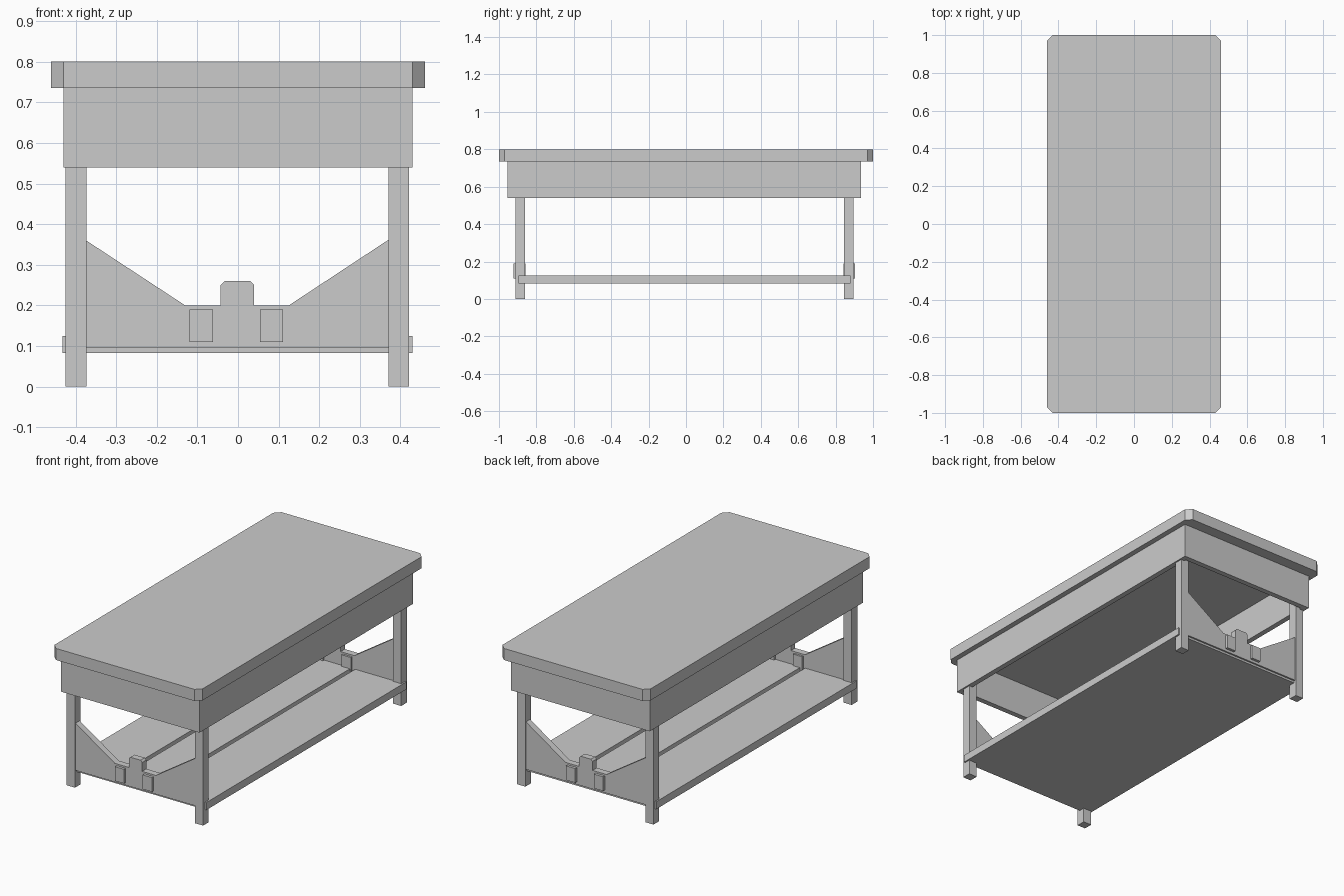
import bpy, bmesh

if "Cube" in bpy.data.objects:
    bpy.data.objects.remove(bpy.data.objects["Cube"])

MID_Y = -0.0085  # the frame sits slightly forward of the top's centre
MID_X = -0.0015


def prism(name, pts, lo, hi, axis='Z'):
    """Extrude a 2D outline: along Z (x, y points) or along Y (x, z points)."""
    bm = bmesh.new()
    place = (lambda a, b, t: (a, b, t)) if axis == 'Z' else (lambda a, b, t: (a, t, b))
    face = bm.faces.new([bm.verts.new(place(a, b, lo)) for a, b in pts])
    ext = bmesh.ops.extrude_face_region(bm, geom=[face])
    verts = [g for g in ext['geom'] if isinstance(g, bmesh.types.BMVert)]
    bmesh.ops.translate(bm, verts=verts, vec=place(0, 0, hi - lo))
    bmesh.ops.recalc_face_normals(bm, faces=bm.faces)
    mesh = bpy.data.meshes.new(name)
    bm.to_mesh(mesh)
    bm.free()
    obj = bpy.data.objects.new(name, mesh)
    bpy.context.collection.objects.link(obj)
    return obj


def box(name, x0, x1, y0, y1, z0, z1):
    return prism(name, [(x0, y0), (x1, y0), (x1, y1), (x0, y1)], z0, z1)


# Table top with clipped corners
w, l, c = 0.46, 1.0, 0.03
prism("table_top", [(-w + c, -l), (w - c, -l), (w, -l + c), (w, l - c),
                    (w - c, l), (-w + c, l), (-w, l - c), (-w, -l + c)], 0.735, 0.80)

# Hollow apron frame
ax, ay0, ay1, t = 0.43, -0.955, 0.935, 0.03
for name, s in (("left", -1), ("right", 1)):
    xs = sorted((s * ax, s * (ax - t)))
    box(f"apron_{name}", *xs, ay0 + t, ay1 - t, 0.54, 0.735)
box("apron_front", -ax, ax, ay0, ay0 + t, 0.54, 0.735)
box("apron_back", -ax, ax, ay1 - t, ay1, 0.54, 0.735)

# Lower shelf: base board and three planks separated by grooves
sy0, sy1 = -0.895, 0.88
box("shelf_base", -0.432, 0.43, sy0, sy1, 0.083, 0.10)
for name, x0, x1 in (("left", -0.432, -0.13), ("middle", -0.105, 0.105), ("right", 0.13, 0.43)):
    box(f"shelf_plank_{name}", x0, x1, sy0, sy1, 0.10, 0.125)

# End panel outline: sloping shoulders and a raised middle tab
outline = [(-0.38, 0.095), (0.375, 0.095), (0.375, 0.363), (0.368, 0.36), (0.125, 0.20),
           (0.04, 0.20), (0.04, 0.25), (0.03, 0.26), (-0.033, 0.26), (-0.043, 0.25),
           (-0.043, 0.20), (-0.13, 0.20), (-0.374, 0.36), (-0.38, 0.363)]

# Both ends: legs, panel and peg blocks
for end, s in (("front", -1), ("back", 1)):
    def span(a, b):
        return sorted((MID_Y + s * a, MID_Y + s * b))
    for side, m in (("left", -1), ("right", 1)):
        xs = sorted((MID_X + m * 0.372, MID_X + m * 0.423))
        box(f"{end}_{side}_leg", *xs, *span(0.853, 0.903), 0, 0.735)
        xs = sorted((-0.004 + m * 0.058, -0.004 + m * 0.115))
        box(f"{end}_{side}_peg", *xs, *span(0.85, 0.913), 0.11, 0.19)
    prism(f"{end}_panel", outline, *span(0.861, 0.898), axis='Y')
